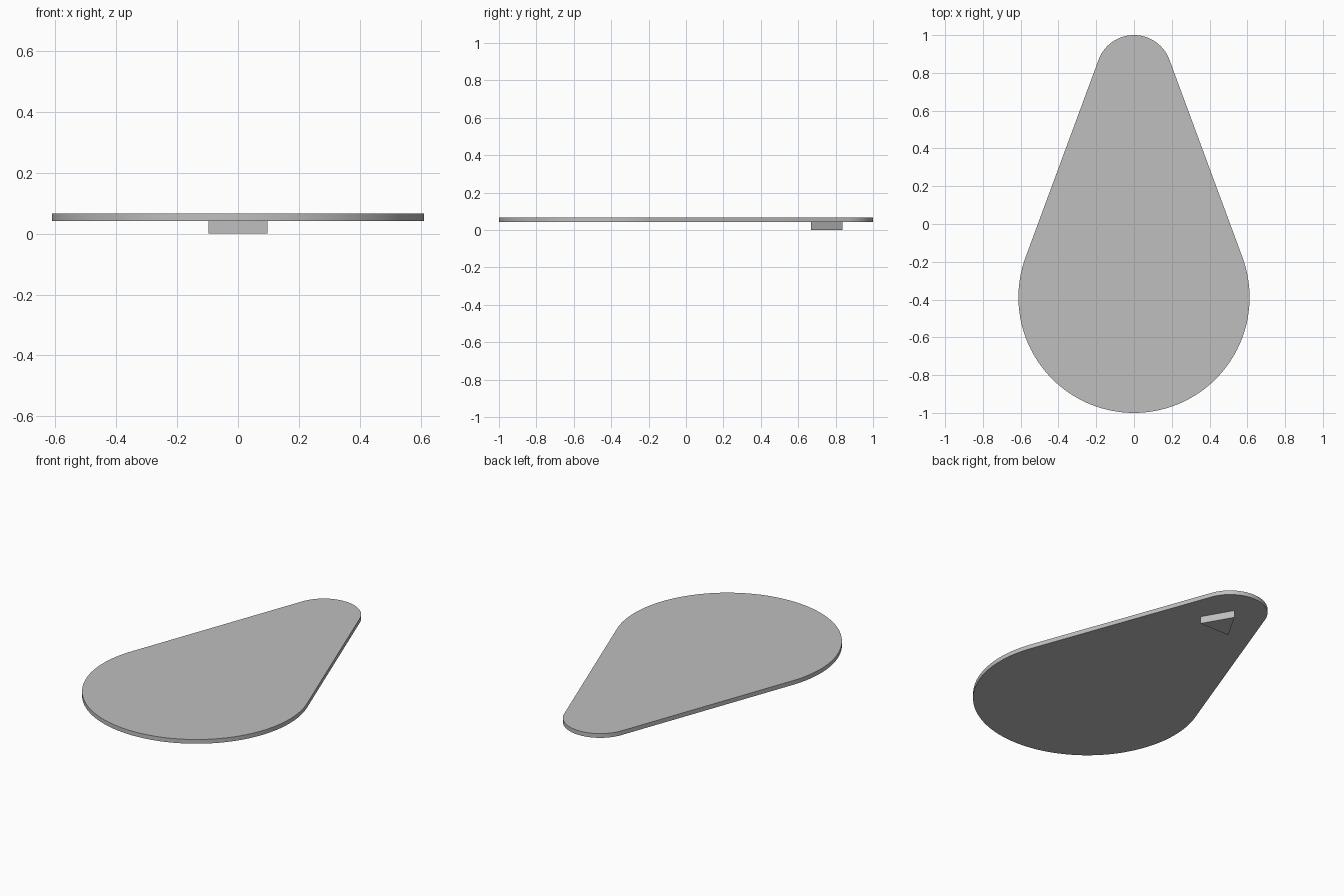
import bpy
import bmesh
from math import sin, cos, pi, asin, radians

if "Cube" in bpy.data.objects:
    bpy.data.objects.remove(bpy.data.objects["Cube"], do_unlink=True)

# Single plain grey
grey = bpy.data.materials.new("plain_grey")
grey.use_nodes = True
colour = (0.52, 0.52, 0.52, 1)
grey.diffuse_color = colour
grey.node_tree.nodes["Principled BSDF"].inputs["Base Color"].default_value = colour


def arc(cy, radius, start, end, steps):
    """Points on an arc centred on the y axis."""
    angles = [start + (end - start) * i / steps for i in range(steps + 1)]
    return [(radius * cos(a), cy + radius * sin(a)) for a in angles]


def prism(name, outline, bottom, top):
    """Extrude a flat outline between two heights."""
    bm = bmesh.new()
    base = bm.faces.new([bm.verts.new((x, y, bottom)) for x, y in outline])
    lid = bmesh.ops.extrude_face_region(bm, geom=[base], use_keep_orig=True)
    verts = [v for v in lid["geom"] if isinstance(v, bmesh.types.BMVert)]
    bmesh.ops.translate(bm, verts=verts, vec=(0, 0, top - bottom))
    bmesh.ops.recalc_face_normals(bm, faces=bm.faces)
    mesh = bpy.data.meshes.new(name)
    bm.to_mesh(mesh)
    bm.free()
    mesh.materials.append(grey)
    obj = bpy.data.objects.new(name, mesh)
    bpy.context.collection.objects.link(obj)
    return obj


# Teardrop plate: two arcs joined by their common tangents
big_r, small_r = 0.612, 0.2
big_y, small_y = big_r - 1, 1 - small_r
tilt = asin((big_r - small_r) / (small_y - big_y))
outline = arc(small_y, small_r, tilt, pi - tilt, 40)
outline += arc(big_y, big_r, pi - tilt, 2 * pi + tilt, 80)
plate = prism("teardrop_plate", outline, 0.042, 0.067)

# Smooth rim with crisp top and bottom edges
bpy.ops.object.select_all(action="DESELECT")
plate.select_set(True)
bpy.context.view_layer.objects.active = plate
bpy.ops.object.shade_smooth_by_angle(angle=radians(30))

# Triangular peg underneath, pointing to the narrow end
peg_r = 0.112
triangle = [(peg_r * cos(a), 0.725 + peg_r * sin(a))
            for a in (pi / 2 + i * 2 * pi / 3 for i in range(3))]
prism("triangular_peg", triangle, 0, 0.042)
